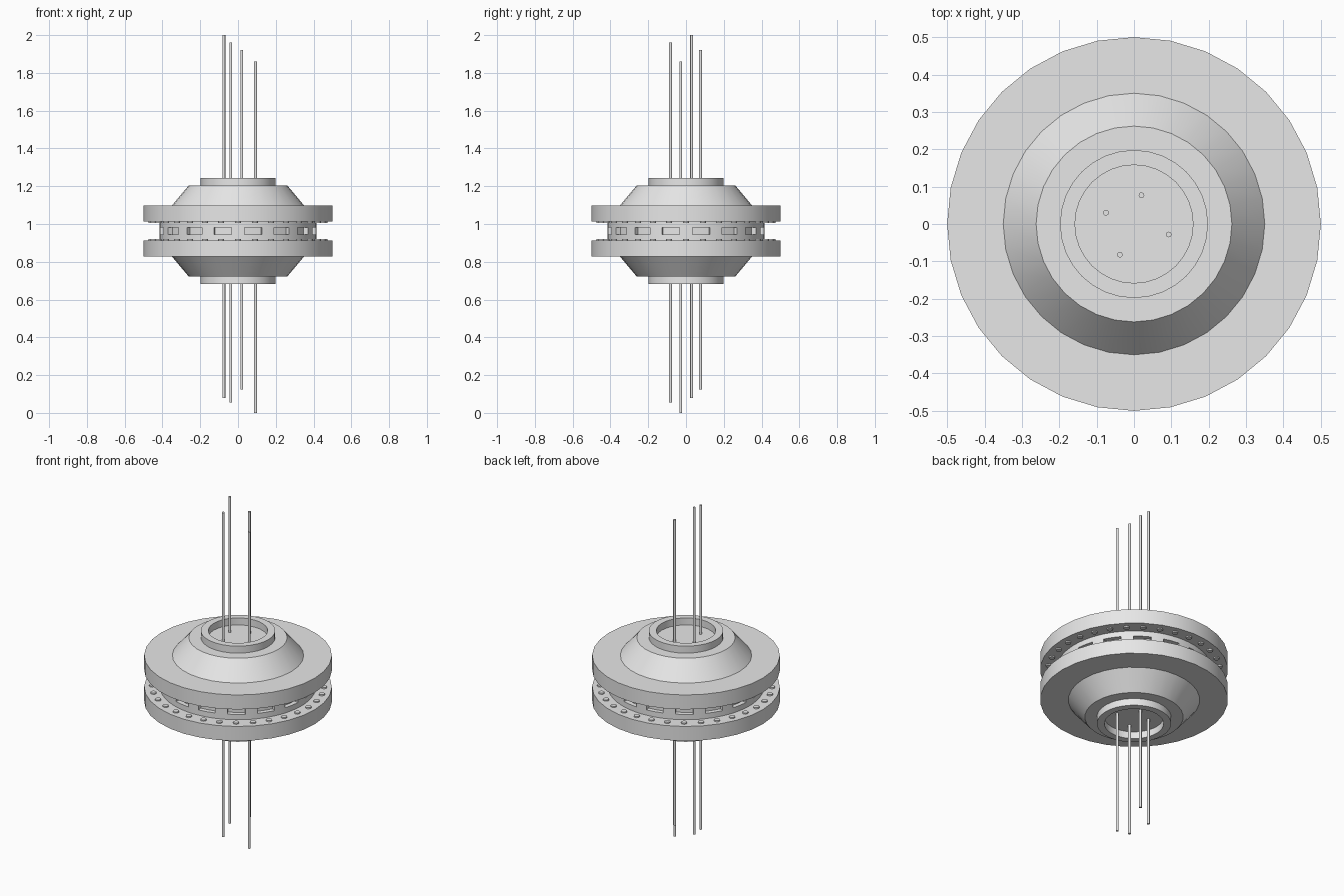
import bpy, bmesh, math
from mathutils import Matrix, Vector

cube = bpy.data.objects.get("Cube")
if cube:
    bpy.data.objects.remove(cube, do_unlink=True)

grey = bpy.data.materials.new("light_grey")
grey.use_nodes = True
grey.diffuse_color = (0.8, 0.8, 0.8, 1)
grey.node_tree.nodes["Principled BSDF"].inputs["Base Color"].default_value = (0.8, 0.8, 0.8, 1)

MID = 0.963      # height of the symmetry plane
SIDES = 32


def finish(bm, name):
    bmesh.ops.recalc_face_normals(bm, faces=bm.faces)
    mesh = bpy.data.meshes.new(name)
    bm.to_mesh(mesh)
    bm.free()
    mesh.materials.append(grey)
    obj = bpy.data.objects.new(name, mesh)
    bpy.context.collection.objects.link(obj)
    bpy.ops.object.select_all(action='DESELECT')
    obj.select_set(True)
    bpy.context.view_layer.objects.active = obj
    bpy.ops.object.shade_smooth_by_angle(angle=math.radians(35))
    return obj


def lathe(name, profile, angles, closed=False, edit=None):
    """Revolve (radius, height) points; closed joins last to first, else ends are capped."""
    bm = bmesh.new()
    rings = [[bm.verts.new((r * math.sin(a), -r * math.cos(a), z)) for a in angles]
             for r, z in profile]
    pairs = list(zip(rings, rings[1:]))
    if closed:
        pairs.append((rings[-1], rings[0]))
    else:
        bm.faces.new(rings[0])
        bm.faces.new(rings[-1])
    n = len(angles)
    for lo, hi in pairs:
        for i in range(n):
            j = (i + 1) % n
            bm.faces.new((lo[i], lo[j], hi[j], hi[i]))
    if edit:
        bmesh.ops.recalc_face_normals(bm, faces=bm.faces)
        edit(bm)
    return finish(bm, name)


def cylinder(bm, x, y, z0, z1, radius, sides):
    bmesh.ops.create_cone(bm, cap_ends=True, segments=sides, radius1=radius, radius2=radius,
                          depth=abs(z1 - z0), matrix=Matrix.Translation((x, y, (z0 + z1) / 2)))


circle = [math.tau * i / SIDES for i in range(SIDES)]

# Mirrored upper and lower stacks
for side, s in (("upper", 1), ("lower", -1)):
    def at(points):
        return [(r, MID + s * h) for r, h in points]

    lathe(side + "_disc", at([(0.5, 0.05), (0.5, 0.135)]), circle)
    lathe(side + "_cone", at([(0.35, 0.135), (0.262, 0.24)]), circle)
    lathe(side + "_collar", at([(0.198, 0.24), (0.198, 0.281), (0.158, 0.281), (0.158, 0.24)]),
          circle, closed=True)

    # Bolt heads on the inner face of the disc
    bolts = bmesh.new()
    for a in circle:
        cylinder(bolts, 0.457 * math.sin(a), -0.457 * math.cos(a),
                 MID + s * 0.052, MID + s * 0.043, 0.016, 12)
    finish(bolts, side + "_bolts")

# Drum between the discs, with recessed windows
WINDOWS = 16
HALF = math.radians(6.6)
step = math.tau / WINDOWS
drum_angles = [step * (k + 0.5) + d for k in range(WINDOWS)
               for d in (-step / 2, -HALF, 0, HALF)]


def cut_windows(bm):
    picked = []
    for f in bm.faces:
        c = f.calc_center_median()
        if abs(c.z - MID) > 0.01 or Vector((c.x, c.y)).length < 0.3:
            continue
        offset = (math.atan2(c.x, -c.y) % step) - step / 2
        if abs(offset) < HALF:
            picked.append(f)
    bmesh.ops.inset_region(bm, faces=picked, thickness=0.0005, depth=-0.025,
                           use_even_offset=True)


lathe("window_drum", [(0.415, MID + h) for h in (-0.051, -0.019, 0.019, 0.051)],
      drum_angles, edit=cut_windows)

# Thin rods through the centre
rods = [(-0.075, 0.03, 0.08, 2.0), (-0.038, -0.082, 0.055, 1.96),
        (0.02, 0.077, 0.125, 1.92), (0.093, -0.028, 0.0, 1.86)]
for i, (x, y, z0, z1) in enumerate(rods):
    bm = bmesh.new()
    cylinder(bm, x, y, z0, z1, 0.0075, 16)
    finish(bm, f"rod_{i + 1}")
